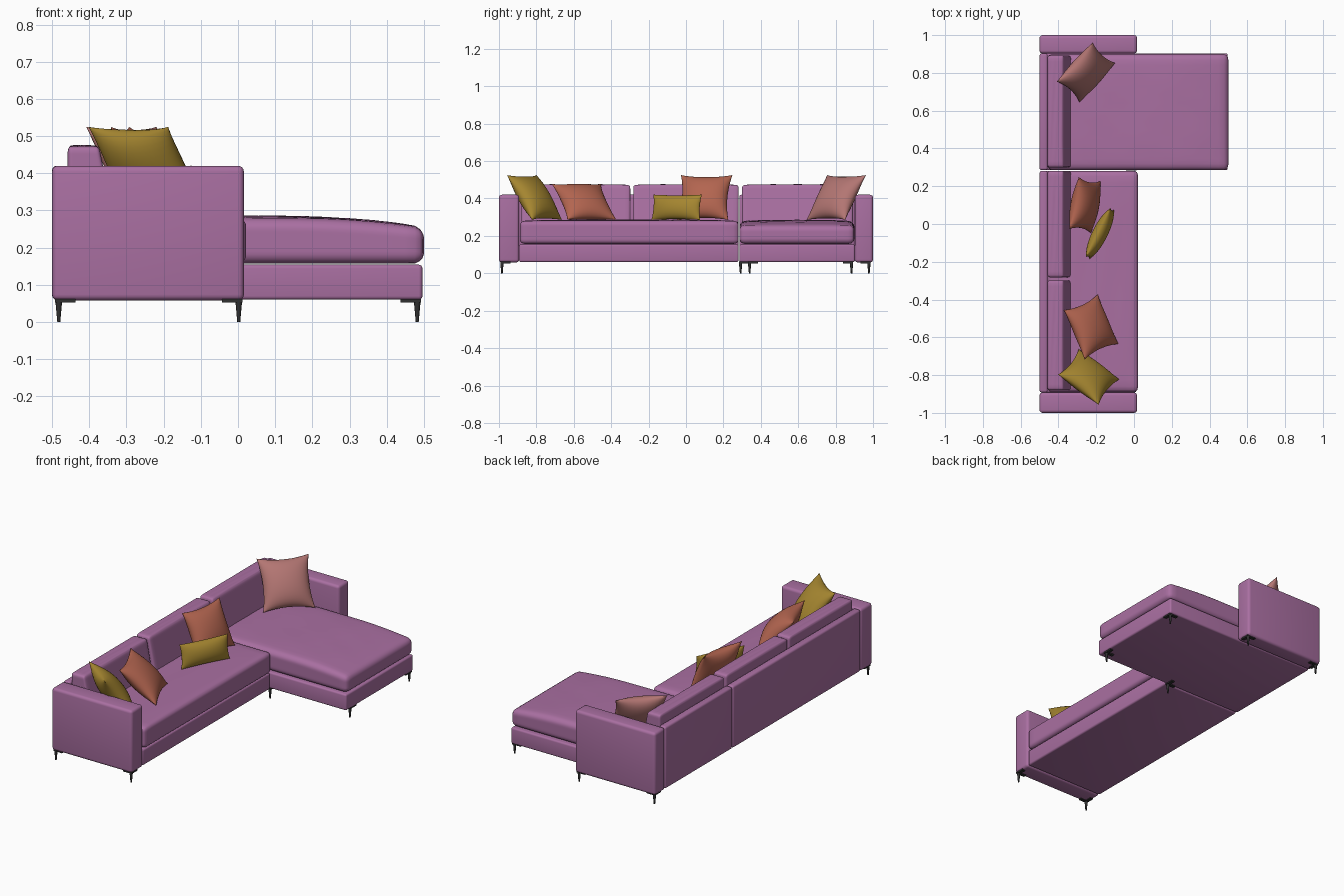
import bpy, bmesh, math
from mathutils import Vector

if "Cube" in bpy.data.objects:
    bpy.data.objects.remove(bpy.data.objects["Cube"])


def material(name, rgb):
    m = bpy.data.materials.new(name)
    m.diffuse_color = (*rgb, 1)
    m.use_nodes = True
    m.node_tree.nodes["Principled BSDF"].inputs["Base Color"].default_value = m.diffuse_color
    return m


PURPLE = material("purple fabric", (0.40, 0.16, 0.36))
GOLD = material("gold fabric", (0.38, 0.24, 0.03))
RUST = material("rust fabric", (0.45, 0.13, 0.08))
PINK = material("pink fabric", (0.45, 0.18, 0.17))
METAL = material("dark metal", (0.03, 0.03, 0.03))


def finish(name, bm, mat, angle=40):
    bmesh.ops.recalc_face_normals(bm, faces=bm.faces)
    me = bpy.data.meshes.new(name)
    bm.to_mesh(me)
    bm.free()
    ob = bpy.data.objects.new(name, me)
    bpy.context.collection.objects.link(ob)
    me.materials.append(mat)
    bpy.ops.object.select_all(action='DESELECT')
    ob.select_set(True)
    bpy.context.view_layer.objects.active = ob
    bpy.ops.object.shade_smooth_by_angle(angle=math.radians(angle))
    return ob


def add_box(bm, lo, hi):
    verts = bmesh.ops.create_cube(bm, size=1)["verts"]
    for v in verts:
        v.co = Vector([(a + b) / 2 + c * (b - a) for a, b, c in zip(lo, hi, v.co)])


def panel(name, lo, hi, r=0.014):
    """Upholstered box with rounded edges."""
    bm = bmesh.new()
    add_box(bm, lo, hi)
    bmesh.ops.bevel(bm, geom=bm.edges[:], offset=r, segments=4, profile=0.5, affect='EDGES')
    return finish(name, bm, PURPLE)


def cushion(name, lo, hi, r, crown=0.0, warp=None):
    """Soft rounded box, crowned on top, with an optional warp of each point."""
    bm = bmesh.new()
    bmesh.ops.create_cube(bm, size=2)
    bmesh.ops.subdivide_edges(bm, edges=bm.edges[:], cuts=19, use_grid_fill=True)
    mid = (Vector(lo) + Vector(hi)) / 2
    half = (Vector(hi) - Vector(lo)) / 2
    for v in bm.verts:
        # gather the loops near the edges, then round them off
        n = Vector([math.sin(c * math.pi / 2) for c in v.co])
        p = Vector([a * b for a, b in zip(n, half)])
        core = Vector([max(-h + r, min(h - r, c)) for c, h in zip(p, half)])
        d = p - core
        if d.length > 1e-6:
            p = core + d.normalized() * r
        if n.z > 0:
            ripple = 0.0015 * math.sin(9 * n.x + 4 * n.y) * math.cos(7 * n.y)
            p.z += (crown + ripple) * n.z * (1 - n.x ** 4) * (1 - n.y ** 4)
        p += mid
        v.co = warp(p) if warp else p
    return finish(name, bm, PURPLE, 60)


def pillow(name, center, u, v, thick, mat, sag=0.12):
    """Knife-edge pillow: u and v are its full edge vectors."""
    center, u, v = Vector(center), Vector(u), Vector(v)
    normal = u.cross(v).normalized()
    bm = bmesh.new()
    for side in (1, -1):
        grid = bmesh.ops.create_grid(bm, x_segments=18, y_segments=18, size=1)["verts"]
        for p in grid:
            s, t = (math.sin(c * math.pi / 2) for c in p.co[:2])
            a = s * (1 - sag * (1 - t * t) * s * s)
            b = t * (1 - sag * (1 - s * s) * t * t)
            h = max(0, (1 - s * s) * (1 - t * t)) ** 0.55 * thick / 2
            p.co = center + u * a / 2 + v * b / 2 + normal * h * side
    bmesh.ops.remove_doubles(bm, verts=bm.verts[:], dist=0.0004)
    return finish(name, bm, mat, 60)


def leg(name, x, y, sx, sy):
    """Tapered foot under an L-shaped corner bracket pointing inward."""
    bm = bmesh.new()
    foot = bmesh.ops.create_cone(bm, cap_ends=True, segments=16, radius1=0.004,
                                 radius2=0.009, depth=0.056)["verts"]
    bmesh.ops.translate(bm, verts=foot, vec=(x, y, 0.028))
    for dx, dy in ((0.045, 0.009), (0.009, 0.045)):
        xs = sorted((x - sx * 0.01, x + sx * dx))
        ys = sorted((y - sy * 0.009, y + sy * dy))
        add_box(bm, (xs[0], ys[0], 0.053), (xs[1], ys[1], 0.062))
    return finish(name, bm, METAL)


# Arms
panel("left_arm", (-0.5, -1.0, 0.058), (0.016, -0.892, 0.42), 0.016)
panel("right_arm", (-0.5, 0.903, 0.058), (0.016, 1.0, 0.42), 0.016)

# Bases and back panels of the sofa and the chaise
for part, y0, y1, front in (("sofa", -0.892, 0.281, 0.012), ("chaise", 0.285, 0.903, 0.496)):
    panel(part + "_base", (-0.49, y0, 0.06), (front, y1, 0.154), 0.01)
    panel(part + "_back", (-0.5, y0, 0.06), (-0.457, y1, 0.42), 0.012)


# Seat cushions
def droop(p):
    if p.x > 0.1 and p.z > 0.2:
        p.z -= 0.022 * ((p.x - 0.1) / 0.4) ** 2
    return p


cushion("sofa_seat", (-0.46, -0.888, 0.157), (0.022, 0.281, 0.28), 0.024, 0.006)
cushion("chaise_seat", (-0.46, 0.285, 0.157), (0.5, 0.9, 0.277), 0.03, 0.008, droop)


# Back cushions, thinner toward the top
def lean(p):
    k = max(0, (p.z - 0.27) / 0.2)
    p.x = -0.458 + (p.x + 0.458) * (1 - 0.32 * k)
    return p


for i, (y0, y1) in enumerate(((-0.88, -0.298), (-0.282, 0.281), (0.3, 0.892))):
    cushion("back_cushion_%d" % (i + 1), (-0.458, y0, 0.265), (-0.333, y1, 0.472),
            0.014, 0.003, lean)

# Loose pillows
pillow("gold_pillow", (-0.24, -0.81, 0.405), (-0.215, 0.16, 0), (-0.11, -0.135, 0.24), 0.12, GOLD)
pillow("rust_pillow_left", (-0.227, -0.545, 0.382), (0.11, -0.262, 0), (-0.18, -0.083, 0.19), 0.12, RUST)
pillow("rust_pillow_middle", (-0.26, 0.10, 0.405), (0.05, 0.275, 0), (-0.115, 0.022, 0.24), 0.12, RUST)
pillow("lumbar_pillow", (-0.18, -0.05, 0.353), (0.13, 0.26, 0), (-0.02, 0.01, 0.135), 0.08, GOLD, 0.06)
pillow("pink_pillow", (-0.254, 0.803, 0.405), (0.19, 0.208, 0), (-0.12, 0.11, 0.24), 0.12, PINK)

# Legs
for i, spec in enumerate(((-0.482, -0.984, 1, 1), (0.002, -0.984, -1, 1),
                          (0.002, 0.292, -1, 1), (0.482, 0.34, -1, 1),
                          (0.482, 0.885, -1, -1), (0.002, 0.978, -1, -1),
                          (-0.482, 0.978, 1, -1))):
    leg("leg_%d" % (i + 1), *spec)
